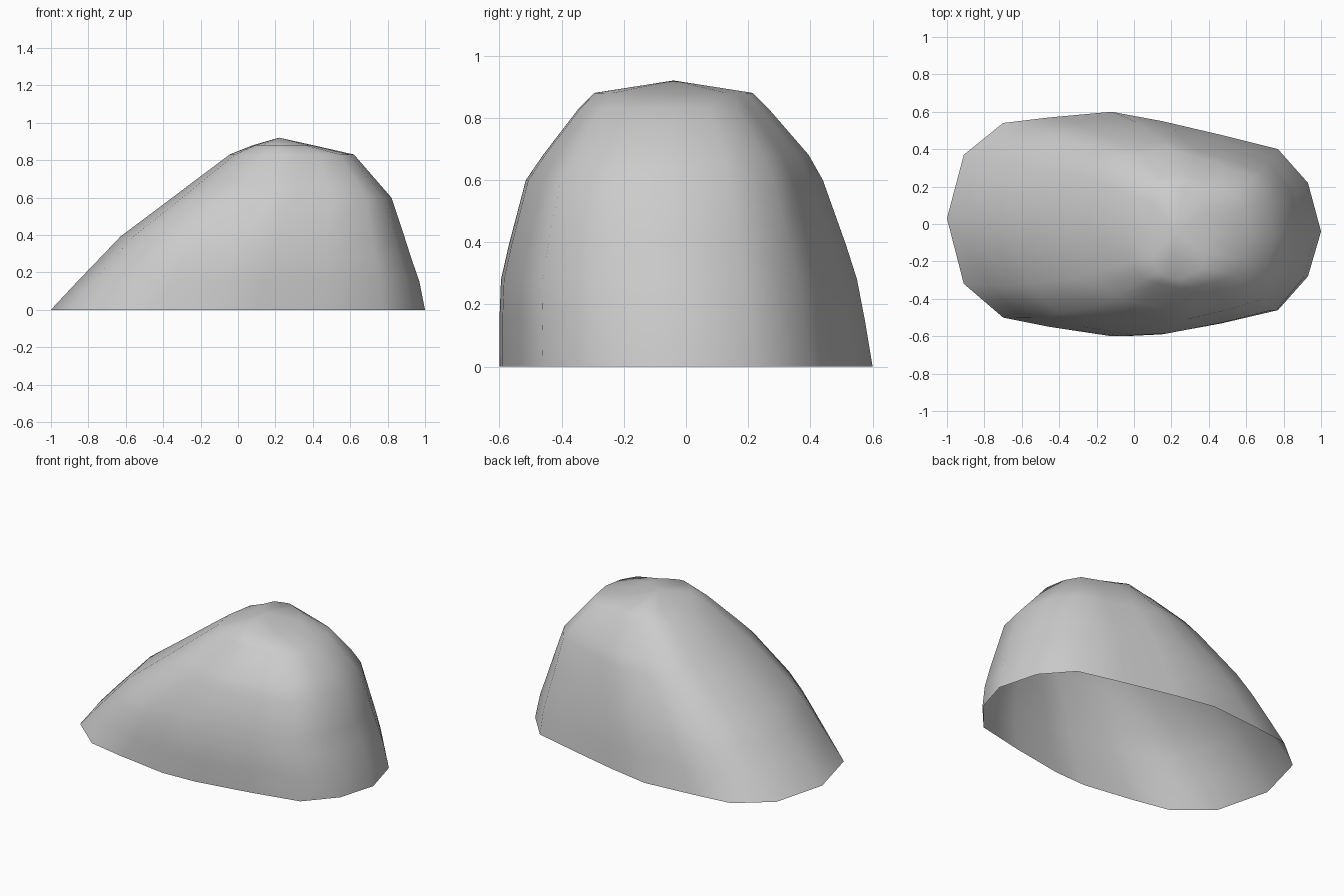
import bpy, bmesh

cube = bpy.data.objects.get("Cube")
if cube:
    bpy.data.objects.remove(cube, do_unlink=True)

# Stone colour
stone = bpy.data.materials.new("stone_grey")
stone.use_nodes = True
grey = (0.6, 0.6, 0.6, 1)
stone.diffuse_color = grey
stone.node_tree.nodes["Principled BSDF"].inputs["Base Color"].default_value = grey

# Footprint, anticlockwise from the low tip
footprint = [(-1, .03), (-.91, -.32), (-.7, -.5), (-.45, -.55), (-.12, -.6), (.1, -.59),
             (.45, -.53), (.77, -.46), (.93, -.28), (1, -.04), (.93, .22), (.77, .4),
             (.45, .48), (.15, .55), (-.12, .6), (-.45, .57), (-.7, .54), (-.91, .37)]

# Levels the footprint is fitted to: height, x range, y range
levels = [(0, -1, 1, -.6, .6), (.15, -.86, .97, -.6, .575), (.28, -.735, .925, -.595, .55),
          (.39, -.63, .89, -.57, .515), (.6, -.35, .82, -.515, .44),
          (.68, -.245, .75, -.46, .395), (.83, -.045, .62, -.345, .265),
          (.88, .08, .4, -.295, .215)]


def fit(value, low, high, half):
    return (low + high) / 2 + value / half * (high - low) / 2


# Boulder shell, open underneath
bm = bmesh.new()
rings = [[bm.verts.new((fit(x, x0, x1, 1), fit(y, y0, y1, .6), z)) for x, y in footprint]
         for z, x0, x1, y0, y1 in levels]
count = len(footprint)
for lower, upper in zip(rings, rings[1:]):
    for i in range(count):
        j = (i + 1) % count
        bm.faces.new((lower[i], lower[j], upper[j], upper[i]))

# Peak
peak = bm.verts.new((.22, -.04, .92))
for i in range(count):
    bm.faces.new((rings[-1][i], rings[-1][(i + 1) % count], peak))

for face in bm.faces:
    face.smooth = True
mesh = bpy.data.meshes.new("boulder")
bm.to_mesh(mesh)
bm.free()
mesh.materials.append(stone)
boulder = bpy.data.objects.new("boulder", mesh)
bpy.context.collection.objects.link(boulder)
